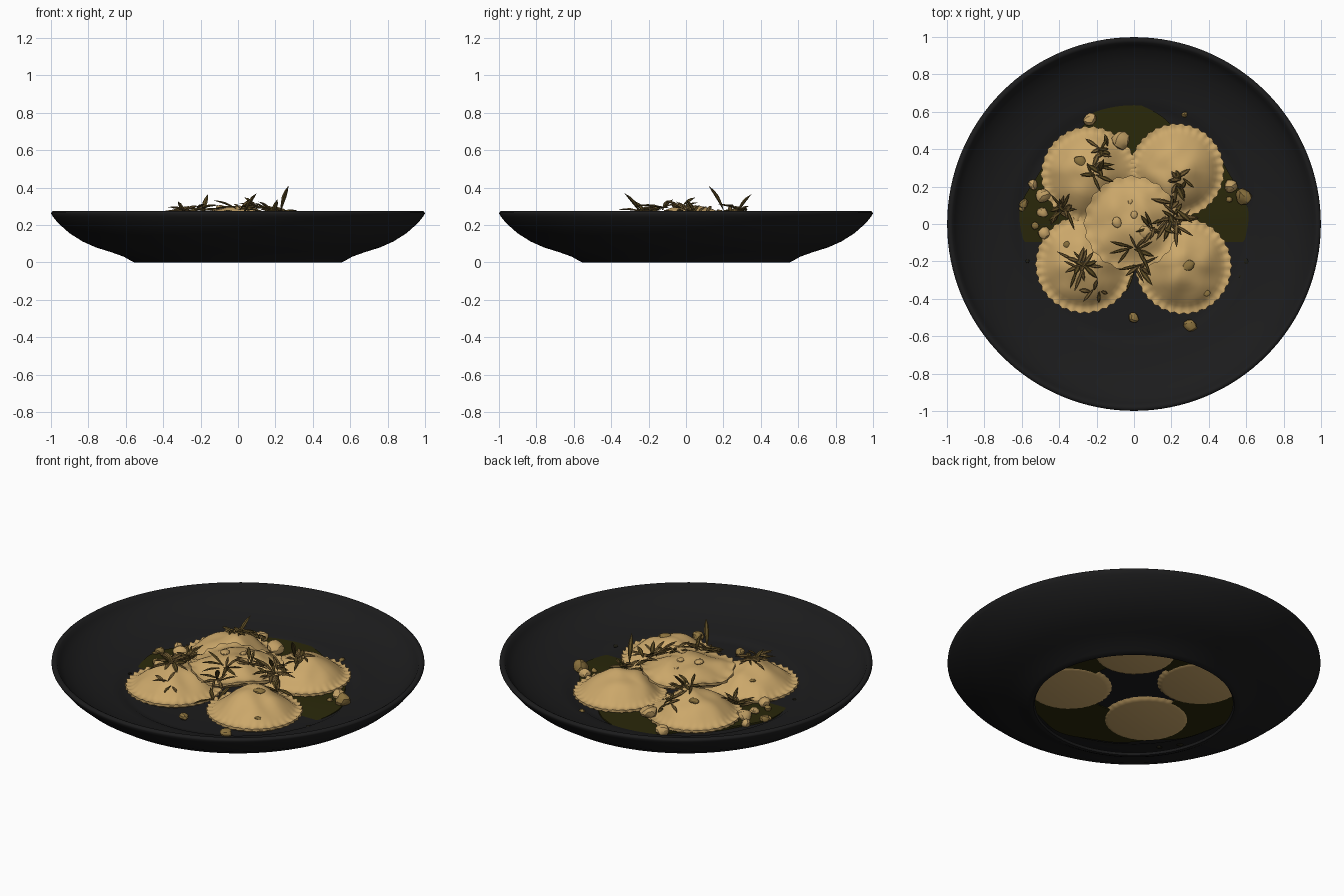
import bpy, bmesh, math, random
from mathutils import Vector, Matrix, noise

if "Cube" in bpy.data.objects:
    bpy.data.objects.remove(bpy.data.objects["Cube"])
random.seed(4)


def mat(name, c):
    m = bpy.data.materials.new(name)
    m.diffuse_color = (*c, 1)
    m.use_nodes = True
    m.node_tree.nodes["Principled BSDF"].inputs["Base Color"].default_value = m.diffuse_color
    return m


BLACK = mat("black_glaze", (0.0115, 0.0115, 0.012))
PASTA = mat("pasta_tan", (0.60, 0.39, 0.145))
SAUCE = mat("olive_sauce", (0.023, 0.021, 0.003))
HERB = mat("dark_herb", (0.110, 0.073, 0.018))
STEM = mat("brown_herb", (0.19, 0.12, 0.038))
NUT = mat("pale_nut", (0.54, 0.35, 0.13))
OLIVE = mat("toasted_nut", (0.27, 0.175, 0.05))
DROP = mat("dark_drop", (0.012, 0.011, 0.006))


def finish(name, bm, mats, angle=40):
    me = bpy.data.meshes.new(name)
    bm.normal_update()
    bm.to_mesh(me)
    bm.free()
    ob = bpy.data.objects.new(name, me)
    bpy.context.collection.objects.link(ob)
    for m in mats:
        me.materials.append(m)
    bpy.ops.object.select_all(action='DESELECT')
    ob.select_set(True)
    bpy.context.view_layer.objects.active = ob
    bpy.ops.object.shade_smooth_by_angle(angle=math.radians(angle))
    return ob


def bridge(bm, a, b):
    n = len(a)
    for i in range(n):
        j = (i + 1) % n
        bm.faces.new((a[i], a[j], b[j], b[i]))


# plate: lathe profile with open foot
FLOOR = 0.113
prof = [(0.53, 0.012), (0.538, 0.0), (0.555, 0.0), (0.572, 0.008),
        (0.61, 0.030), (0.68, 0.055), (0.76, 0.080), (0.83, 0.111), (0.90, 0.155),
        (0.96, 0.208), (0.988, 0.242), (0.999, 0.260), (0.998, 0.268), (0.990, 0.274),
        (0.980, 0.275), (0.970, 0.270), (0.958, 0.250), (0.93, 0.221), (0.87, 0.183), (0.78, 0.150),
        (0.68, 0.130), (0.635, 0.124), (0.622, 0.117), (0.59, FLOOR), (0.3, FLOOR),
        (0.02, FLOOR)]
bm = bmesh.new()
N = 128
rings = [[bm.verts.new((r * math.cos(2 * math.pi * i / N), r * math.sin(2 * math.pi * i / N), z))
          for i in range(N)] for r, z in prof]
for a, b in zip(rings, rings[1:]):
    bridge(bm, a, b)
bm.faces.new(rings[-1])
finish("plate", bm, [BLACK], 50)

# sauce pool: wavy flat ring, dipping under the plate floor at the front
bm = bmesh.new()
N = 96
cols = []
for r0, top in ((0.26, False), (1, False), (1, True), (0.26, True)):
    ring = []
    for i in range(N):
        t = 2 * math.pi * i / N
        R = (0.59 + 0.02 * math.cos(4 * t) + 0.07 * math.exp(-((t - 1.72) / 0.25) ** 2)
             - 0.04 * math.exp(-((t - 1.1) / 0.25) ** 2) + 0.008 * math.sin(11 * t))
        r = R if r0 == 1 else r0
        x, y = r * math.cos(t), r * math.sin(t)
        z = 0.103 if not top else 0.110 + 0.014 * max(-0.1, min(1, 5 * y + 0.7))
        ring.append(bm.verts.new((x, y, z)))
    cols.append(ring)
for k in range(4):
    bridge(bm, cols[k], cols[(k + 1) % 4])
finish("sauce_pool", bm, [SAUCE])

# ravioli: x, y, radius, base z, dome height, teeth, tooth depth, edge wave
RAV = [(-0.24, 0.265, 0.255, 0.115, 0.118, 34, 0.018, 0),
       (0.23, 0.285, 0.25, 0.115, 0.118, 34, 0.018, 0),
       (-0.265, -0.215, 0.26, 0.115, 0.118, 34, 0.018, 0),
       (0.265, -0.225, 0.255, 0.115, 0.118, 34, 0.018, 0),
       (-0.015, 0.005, 0.25, 0.215, 0.055, 20, 0.022, 0.014)]


def surface(k, s, t):
    """upper surface height of ravioli k at radius fraction s, angle t"""
    x, y, R, z, h, teeth, d, wave = RAV[k]
    q = min(1, s / 0.88)
    dome = (1 - q * q) ** 1.15
    fade = max(0, 1 - s ** 4)
    lump = 0.024 * noise.noise(Vector((s * math.cos(t) * 2.2 + k * 7, s * math.sin(t) * 2.2, k))) * fade
    edge = wave * math.cos(4 * (t - math.pi / 4)) * s * s
    crimp = 0.004 * math.cos(teeth * t) * max(0, (s - 0.84) / 0.16)
    return z + 0.028 + h * dome + lump + edge + crimp


def height(px, py):
    best = FLOOR + 0.005
    for k, (x, y, R, *_) in enumerate(RAV):
        s = math.hypot(px - x, py - y) / R
        if s < 1:
            best = max(best, surface(k, s, math.atan2(py - y, px - x)))
    return best


for k, (x, y, R, z, h, teeth, d, wave) in enumerate(RAV):
    bm = bmesh.new()
    N = teeth * 5

    def ring(s, zoff=None):
        out = []
        for i in range(N):
            t = 2 * math.pi * i / N
            r = R * s * (1 + d * math.cos(teeth * t) * max(0, (s - 0.8) / 0.2))
            top = surface(k, s, t)
            zz = top if zoff is None else z + zoff + wave * math.cos(4 * (t - math.pi / 4)) * s * s
            out.append(bm.verts.new((x + r * math.cos(t), y + r * math.sin(t), zz)))
        return out
    rs = [ring(0.78, -0.017), ring(0.87, -0.010), ring(0.93, 0.008), ring(1.0, 0.014)]
    rs += [ring(s) for s in (1.0, 0.95, 0.9, 0.84, 0.77, 0.7, 0.6, 0.5, 0.4, 0.3, 0.2, 0.1, 0.02)]
    for a, b in zip(rs, rs[1:]):
        bridge(bm, a, b)
    bm.faces.new(rs[-1])
    bm.faces.new(rs[0][::-1])
    finish("ravioli_%d" % (k + 1), bm, [PASTA], 55)


def leaf(bm, base, direction, length, width, mi):
    """pointed, flattened leaf starting at base"""
    m = Vector(direction).normalized().to_track_quat('X', 'Z').to_matrix().to_4x4()
    M = Matrix.Translation(base) @ m
    secs = [(0, 0.15), (0.2, 0.6), (0.5, 1), (0.75, 0.75)]
    rr = [[bm.verts.new(M @ Vector((f * length, width * w * math.cos(a), 0.6 * width * w * math.sin(a)
                                    + 0.06 * length * math.sin(f * 3.1))))
           for a in [i * math.pi / 3 for i in range(6)]] for f, w in secs]
    tip = bm.verts.new(M @ Vector((length, 0, 0)))
    fs = [bm.faces.new(rr[0][::-1])]
    for a, b in zip(rr, rr[1:]):
        for i in range(6):
            j = (i + 1) % 6
            fs.append(bm.faces.new((a[i], a[j], b[j], b[i])))
    for i in range(6):
        fs.append(bm.faces.new((rr[-1][i], rr[-1][(i + 1) % 6], tip)))
    for f in fs:
        f.material_index = mi


# herb sprigs: x, y, leaf count, length, spread along y
SPRIGS = [(-0.16, 0.40, 9, 0.09, 0.03), (-0.20, 0.29, 11, 0.10, 0.03), (0.245, 0.215, 12, 0.08, 0.03),
          (0.20, 0.06, 14, 0.11, 0.05), (0.23, 0.01, 12, 0.11, 0.03), (-0.38, 0.07, 15, 0.10, 0.02),
          (-0.28, -0.22, 17, 0.11, 0.02), (0.0, -0.13, 9, 0.14, 0.01), (0.02, -0.23, 9, 0.10, 0.02),
          (0.11, -0.03, 8, 0.09, 0.02), (-0.2, -0.36, 5, 0.07, 0.01)]
for n, (x, y, count, ln, spread) in enumerate(SPRIGS):
    bm = bmesh.new()
    for i in range(count):
        t = 2 * math.pi * i / count + random.uniform(-0.6, 0.6)
        px, py = x + random.uniform(-0.03, 0.03), y + random.uniform(-spread, spread)
        L = ln * random.uniform(0.6, 1.25)
        b = Vector((px, py, height(px, py) + random.uniform(0.006, 0.022)))
        ex, ey = px + L * math.cos(t), py + L * math.sin(t)
        e = Vector((ex, ey, max(b.z - 0.03, min(height(ex, ey) + 0.012, b.z + 0.03)) + random.uniform(0, 0.05)))
        leaf(bm, b, e - b, L, random.uniform(0.007, 0.014), int(random.random() < 0.45))
    finish("herb_sprig_%d" % (n + 1), bm, [HERB, STEM], 30)

# upright leaf tips
bm = bmesh.new()
for base, tip in [((0.23, 0.20, 0.28), (0.27, 0.12, 0.41)), ((-0.19, 0.27, 0.26), (-0.16, 0.35, 0.365)),
                  ((0.03, -0.24, 0.26), (0.10, -0.33, 0.37)), ((0.19, 0.05, 0.26), (0.21, 0.0, 0.335)),
                  ((-0.29, -0.22, 0.26), (-0.32, -0.27, 0.325))]:
    b = Vector(base)
    v = Vector(tip) - b
    leaf(bm, b, v, v.length, 0.014, 0)
finish("upright_leaves", bm, [HERB], 30)


# nut crumbs: x, y, radius, colour
def crumbs(name, items, m, flat=0.8):
    bm = bmesh.new()
    for x, y, r in items:
        res = bmesh.ops.create_icosphere(bm, subdivisions=2, radius=r)
        rot = Matrix.Rotation(random.uniform(0, 6.28), 3, 'Z')
        sx = random.uniform(0.8, 1.15)
        z = height(x, y) + r * flat * 0.6
        for v in res['verts']:
            f = 1 + 0.4 * noise.noise(v.co / r * 0.8 + Vector((x, y, r)) * 50)
            v.co = rot @ Vector((v.co.x * sx * f, v.co.y * f, v.co.z * f * flat)) + Vector((x, y, z))
    finish(name, bm, [m], 25)


crumbs("pale_nuts", [(-0.235, 0.56, 0.036), (-0.07, 0.45, 0.045), (0.52, 0.2, 0.034), (-0.54, 0.21, 0.026),
                     (-0.49, 0.15, 0.042), (-0.48, -0.05, 0.035), (-0.49, 0.06, 0.025)], NUT)
crumbs("pale_flakes", [(-0.09, 0.01, 0.028), (0.0, 0.05, 0.024), (0.06, -0.04, 0.03),
                       (-0.02, 0.12, 0.012)], NUT, 0.4)
crumbs("toasted_nuts", [(0.585, 0.15, 0.046), (0.3, -0.54, 0.034), (0.0, -0.5, 0.027), (-0.59, 0.11, 0.026),
                        (-0.6, 0.08, 0.016), (0.27, 0.585, 0.016), (-0.53, -0.01, 0.02),
                        (0.51, 0.13, 0.018)], OLIVE)
crumbs("flat_flakes", [(-0.29, 0.34, 0.032), (0.295, -0.22, 0.034), (0.39, -0.37, 0.02),
                       (-0.36, -0.11, 0.018)], OLIVE, 0.3)
crumbs("sauce_drops", [(0.6, -0.2, 0.014), (-0.6, -0.33, 0.016), (-0.53, -0.42, 0.014), (-0.57, -0.2, 0.01),
                       (0.15, -0.69, 0.008), (0.57, -0.28, 0.01), (0.53, 0.42, 0.01)], DROP, 0.4)
